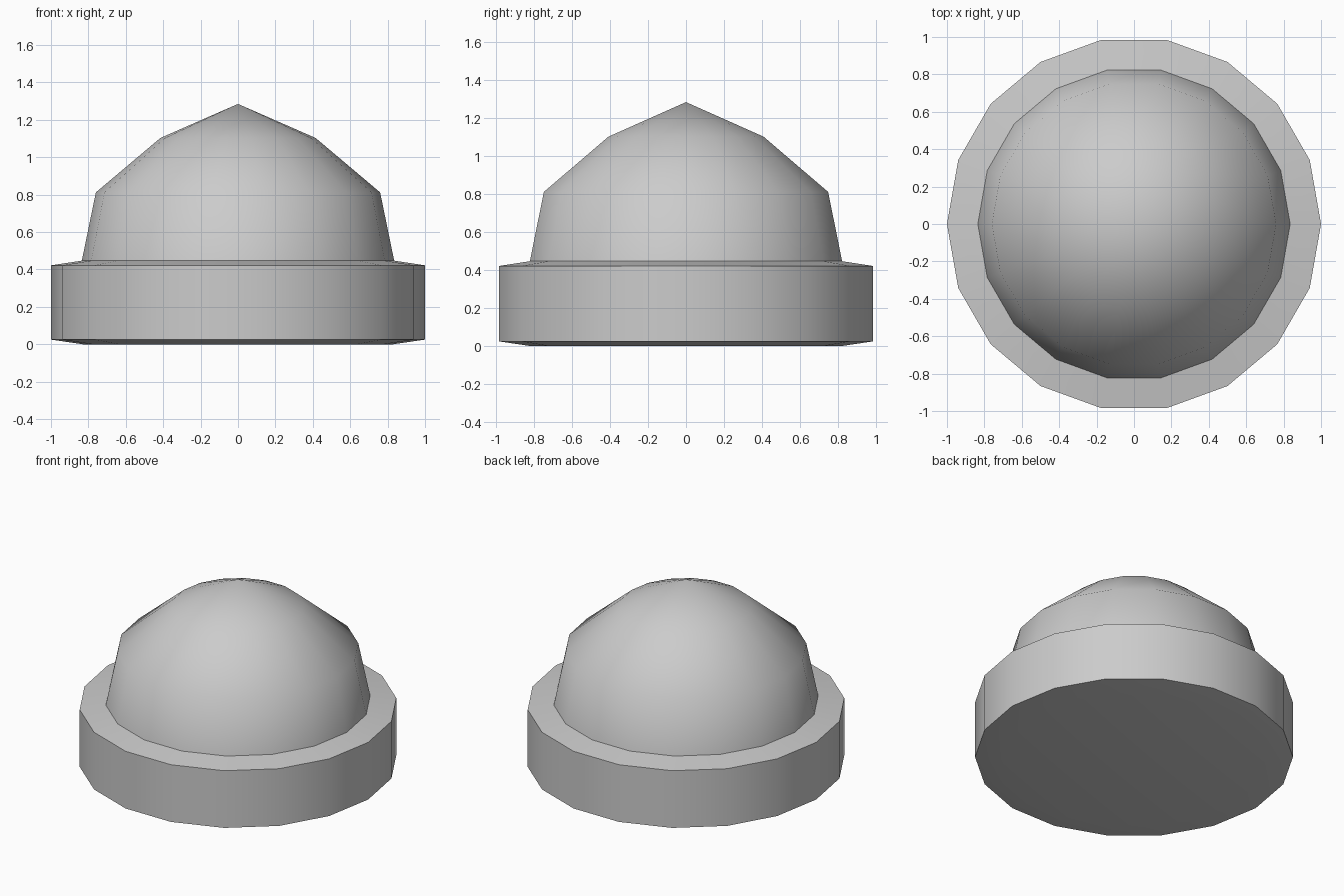
import bpy, bmesh, math

if "Cube" in bpy.data.objects:
    bpy.data.objects.remove(bpy.data.objects["Cube"])

SIDES = 18


def lathe(name, profile, smooth_angle):
    """Revolve (radius, z) points, listed bottom to top; radius 0 makes a pole."""
    bm = bmesh.new()
    rings = []
    for r, z in profile:
        if r == 0:
            rings.append([bm.verts.new((0, 0, z))] * SIDES)
        else:
            rings.append([bm.verts.new((r * math.cos(math.tau * i / SIDES),
                                        r * math.sin(math.tau * i / SIDES), z))
                          for i in range(SIDES)])
    for low, high in zip(rings, rings[1:]):
        for i in range(SIDES):
            j = (i + 1) % SIDES
            corners = [low[i], low[j], high[j], high[i]]
            bm.faces.new(list(dict.fromkeys(corners)))
    mesh = bpy.data.meshes.new(name)
    bm.to_mesh(mesh)
    bm.free()
    obj = bpy.data.objects.new(name, mesh)
    bpy.context.collection.objects.link(obj)
    bpy.ops.object.select_all(action='DESELECT')
    obj.select_set(True)
    bpy.context.view_layer.objects.active = obj
    bpy.ops.object.shade_smooth_by_angle(angle=math.radians(smooth_angle))
    return obj


# Round base with slightly sloped underside and rim
lathe("base", [(0, 0), (0.83, 0), (1.0, 0.025), (1.0, 0.422), (0.835, 0.447)], 40)

# Faceted dome seated on the rim
lathe("dome", [(0.835, 0.447), (0.76, 0.812), (0.415, 1.103), (0, 1.285)], 60)
